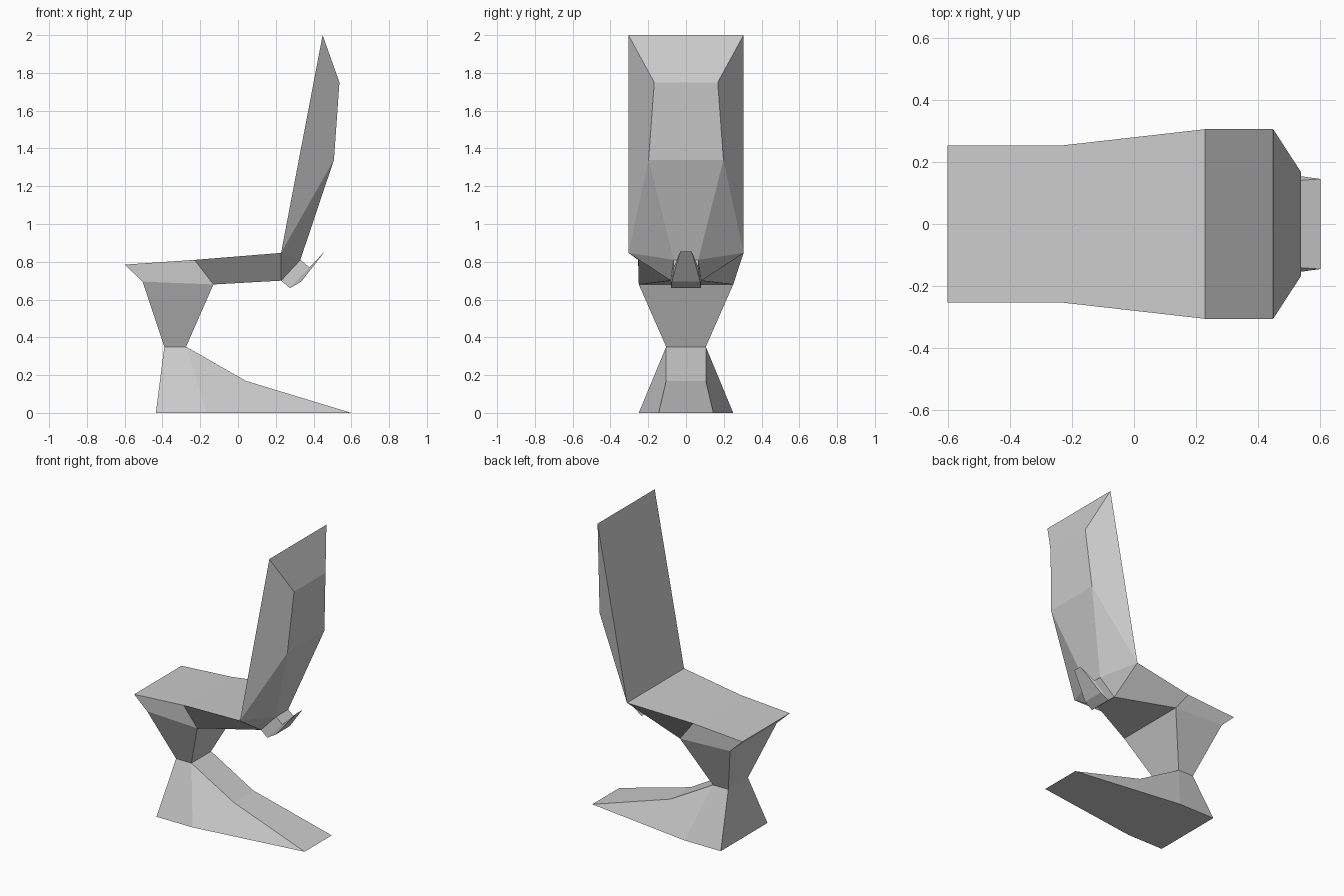
import bpy, bmesh

if "Cube" in bpy.data.objects:
    bpy.data.objects.remove(bpy.data.objects["Cube"])


def loft(name, sections, cap_start=False, cap_end=False):
    """Skin a strip of sections; each is two (x, z, half_width) edges."""
    bm = bmesh.new()
    rings = []
    for (x1, z1, w1), (x2, z2, w2) in sections:
        rings.append([bm.verts.new(p) for p in (
            (x1, -w1, z1), (x1, w1, z1), (x2, w2, z2), (x2, -w2, z2))])
    for a, b in zip(rings, rings[1:]):
        for i in range(4):
            j = (i + 1) % 4
            bm.faces.new((a[j], b[j], b[i], a[i]))
    if cap_start:
        bm.faces.new(rings[0])
    if cap_end:
        bm.faces.new(rings[-1][::-1])
    # repeated edges collapse into triangles
    bmesh.ops.remove_doubles(bm, verts=bm.verts, dist=0.0005)
    bmesh.ops.recalc_face_normals(bm, faces=bm.faces)
    mesh = bpy.data.meshes.new(name)
    bm.to_mesh(mesh)
    bm.free()
    obj = bpy.data.objects.new(name, mesh)
    bpy.context.collection.objects.link(obj)
    return obj


# edges shared between neighbouring parts
neck_front, neck_back = (-0.39, 0.35, 0.105), (-0.275, 0.35, 0.105)
under_front, under_back = (-0.505, 0.695, 0.25), (-0.13, 0.68, 0.25)
hinge_top, hinge_low = (0.228, 0.847, 0.305), (0.228, 0.70, 0.08)
back_low = (0.33, 0.81, 0.065)

# floor foot, tapering backwards
loft("foot", [
    (neck_front, (-0.435, 0, 0.25)),
    (neck_back, (-0.165, 0, 0.25)),
    ((0.04, 0.17, 0.105), (0.6, 0, 0.145)),
], cap_start=True, cap_end=True)

# flared column
loft("column", [(neck_front, neck_back), (under_front, under_back)])

# seat
loft("seat", [
    ((-0.6, 0.785, 0.253), under_front),
    ((-0.23, 0.81, 0.253), under_back),
    (hinge_top, hinge_low),
], cap_start=True)

# backrest
loft("backrest", [
    (hinge_top, hinge_low),
    (hinge_top, back_low),
    (hinge_top, (0.508, 1.34, 0.198)),
    ((0.448, 2.0, 0.305), (0.537, 1.75, 0.168)),
], cap_end=True)

# small tail lever behind the seat
loft("tail_lever", [
    (back_low, hinge_low),
    ((0.378, 0.77, 0.065), (0.275, 0.66, 0.08)),
    ((0.46, 0.855, 0.03), (0.335, 0.695, 0.075)),
], cap_end=True)
